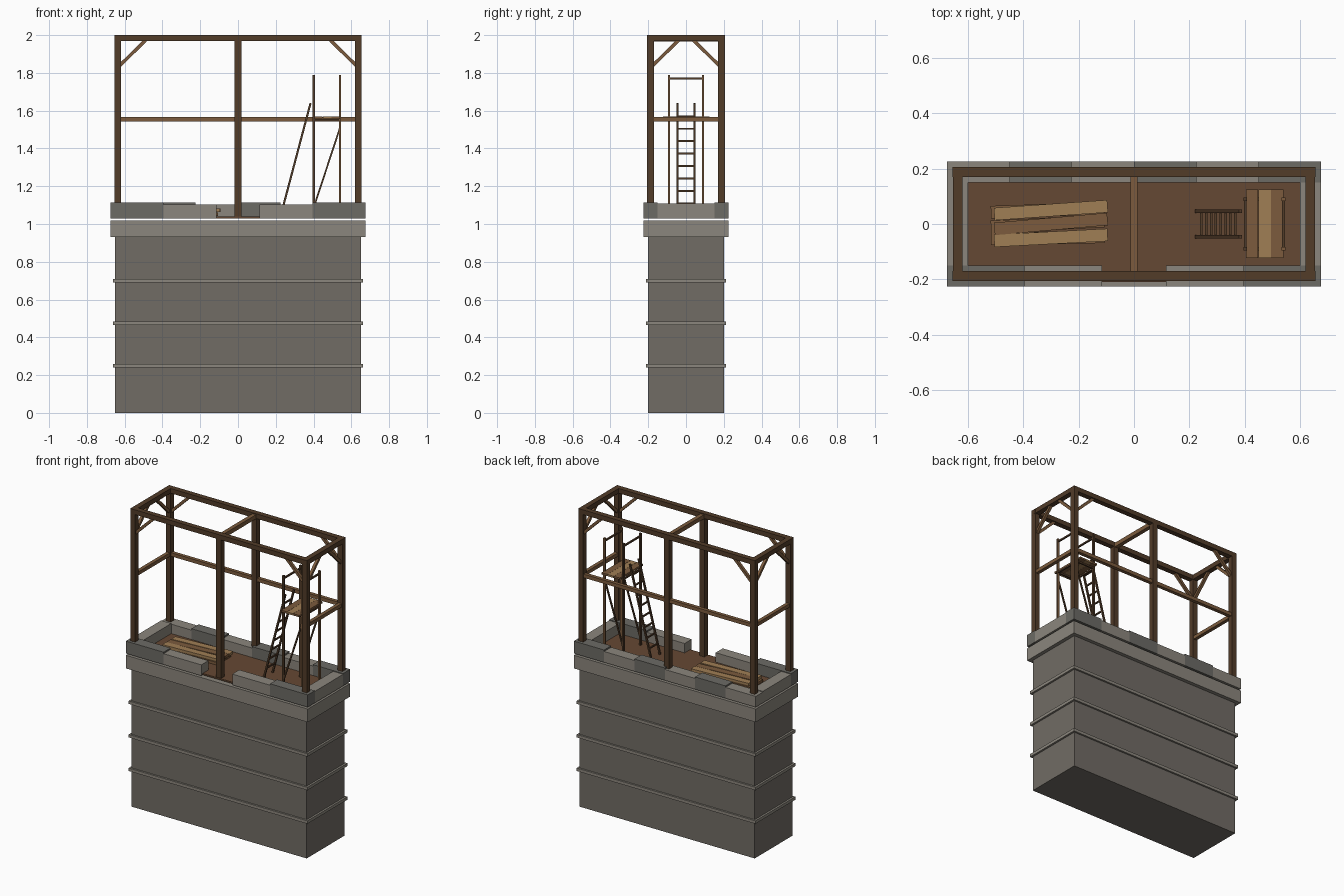
import bpy
from math import radians
from mathutils import Vector, Matrix

if "Cube" in bpy.data.objects:
    bpy.data.objects.remove(bpy.data.objects["Cube"])


def mat(name, rgb):
    m = bpy.data.materials.new(name)
    m.diffuse_color = (*rgb, 1)
    m.use_nodes = True
    m.node_tree.nodes["Principled BSDF"].inputs["Base Color"].default_value = m.diffuse_color
    return m


STONE = mat("stone", (0.165, 0.15, 0.13))
LIGHT = mat("light_stone", (0.26, 0.24, 0.205))
DARK = mat("dark_stone", (0.15, 0.145, 0.13))
FRAME = mat("dark_wood", (0.085, 0.045, 0.022))
FLOOR = mat("floor_wood", (0.13, 0.065, 0.033))
WOOD = mat("mid_wood", (0.2, 0.105, 0.047))
PALE = mat("pale_wood", (0.35, 0.21, 0.09))


def make(name, size, matrix, m):
    sx, sy, sz = (s / 2 for s in size)
    v = [(x, y, z) for x in (-sx, sx) for y in (-sy, sy) for z in (-sz, sz)]
    f = [(0, 1, 3, 2), (4, 6, 7, 5), (0, 4, 5, 1), (2, 3, 7, 6), (0, 2, 6, 4), (1, 5, 7, 3)]
    me = bpy.data.meshes.new(name)
    me.from_pydata(v, [], f)
    me.materials.append(m)
    ob = bpy.data.objects.new(name, me)
    ob.matrix_world = matrix
    bpy.context.collection.objects.link(ob)
    return ob


def box(name, x, y, z, m):
    """Box from (min, max) pairs."""
    r = (x, y, z)
    c = Vector([(a + b) / 2 for a, b in r])
    return make(name, [b - a for a, b in r], Matrix.Translation(c), m)


def bar(name, a, b, w, m):
    """Square bar between two points."""
    a, b = Vector(a), Vector(b)
    d = b - a
    rot = d.to_track_quat('Z', 'Y').to_matrix().to_4x4()
    if abs(d.x) < 1e-6 and abs(d.y) < 1e-6:
        rot = Matrix.Identity(4)
    return make(name, (w, w, d.length), Matrix.Translation((a + b) / 2) @ rot, m)


# Masonry body, string courses and cornice
box("wall_body", (-.65, .65), (-.2, .2), (0, .93), STONE)
for z in (.25, .475, .70):
    box("string_course", (-.663, .663), (-.212, .212), (z - .01, z + .01), LIGHT)
box("cornice", (-.675, .675), (-.225, .225), (.93, 1.018), LIGHT)

# Floor and parapet blocks, with a gap at the front
Z0, ZF = 1.03, 1.04
box("floor", (-.655, .655), (-.21, .21), (Z0, ZF), FLOOR)
for i in range(6):
    x = -.675 + i * .225
    box("back_parapet", (x, x + .225), (.15, .225), (Z0, 1.113 if i % 2 else 1.103), DARK if i % 2 else LIGHT)
for s in (-1, 1):
    box("front_parapet_outer", sorted((s * .675, s * .395)), (-.225, -.15), (Z0, 1.113), DARK)
    box("front_parapet_inner", sorted((s * .395, s * .115)), (-.225, -.15), (Z0, 1.103), LIGHT)
    box("end_parapet", sorted((s * .675, s * .60)), (-.15, .15), (Z0, 1.108), LIGHT)

# Timber frame: posts, top beams, mid rails
PX, PY = .637, .188
for y in (-PY, PY):
    for x in (-PX, 0, PX):
        bar("post", (x, y, ZF), (x, y, 1.97), .035, FRAME)
    box("long_top_beam", (-.655, .655), (y - .0175, y + .0175), (1.968, 2), FRAME)
for x in (-PX, PX):
    box("end_top_beam", (x - .0175, x + .0175), (-.1705, .1705), (1.968, 2), FRAME)
    bar("end_rail", (x, -PY, 1.555), (x, PY, 1.555), .024, WOOD)
box("cross_beam", (-.0135, .0135), (-.171, .171), (1.965, 1.993), WOOD)
bar("back_rail", (-PX, PY, 1.555), (PX, PY, 1.555), .024, WOOD)

# Corner braces
for sx in (-1, 1):
    for sy in (-1, 1):
        bar("long_brace", (sx * .63, sy * PY, 1.835), (sx * .49, sy * PY, 1.972), .018, WOOD)
        bar("end_brace", (sx * PX, sy * .18, 1.835), (sx * PX, sy * .04, 1.972), .018, WOOD)

# Scaffold: poles, top rails, braces and platform
for x in (.402, .54):
    for y in (-.09, .09):
        bar("scaffold_pole", (x, y, ZF), (x, y, 1.79), .013, FRAME if x < .5 else WOOD)
    bar("scaffold_top_rail", (x, -.09, 1.77), (x, .09, 1.77), .01, FRAME)
    bar("platform_bearer", (x, -.09, 1.55), (x, .09, 1.55), .01, FRAME)
for y in (-.09, .09):
    bar("scaffold_brace", (.402, y, 1.09), (.54, y, 1.51), .009, FRAME)
    bar("platform_side", (.402, y, 1.552), (.54, y, 1.552), .01, FRAME)
for i, m in enumerate((WOOD, PALE, WOOD)):
    x = .404 + i * .0455
    box("platform_plank", (x, x + .0445), (-.122, .125), (1.558, 1.57), m)

# Ladder
foot, top = Vector((.225, 0, ZF)), Vector((.384, 0, 1.64))
for y in (-.046, .046):
    o = Vector((0, y, 0))
    bar("ladder_rail", foot + o, top + o, .011, FRAME)
for i in range(8):
    p = foot.lerp(top, .11 * (i + 1) + .005)
    bar("ladder_rung", (p.x, -.046, p.z), (p.x, .046, p.z), .009, FRAME)

# Loose plank stack on the floor
for y, a, m in ((.05, 4, PALE), (.0, 5, WOOD), (-.05, 3, PALE)):
    for k, (dx, da) in enumerate(((-.012, -2), (0, 0))):
        M = Matrix.Translation((-.30 + dx, y, ZF + .012 + k * .02)) @ Matrix.Rotation(radians(a + da), 4, 'Z')
        make("loose_plank", (.41, .045, .018), M, m if k else WOOD)
